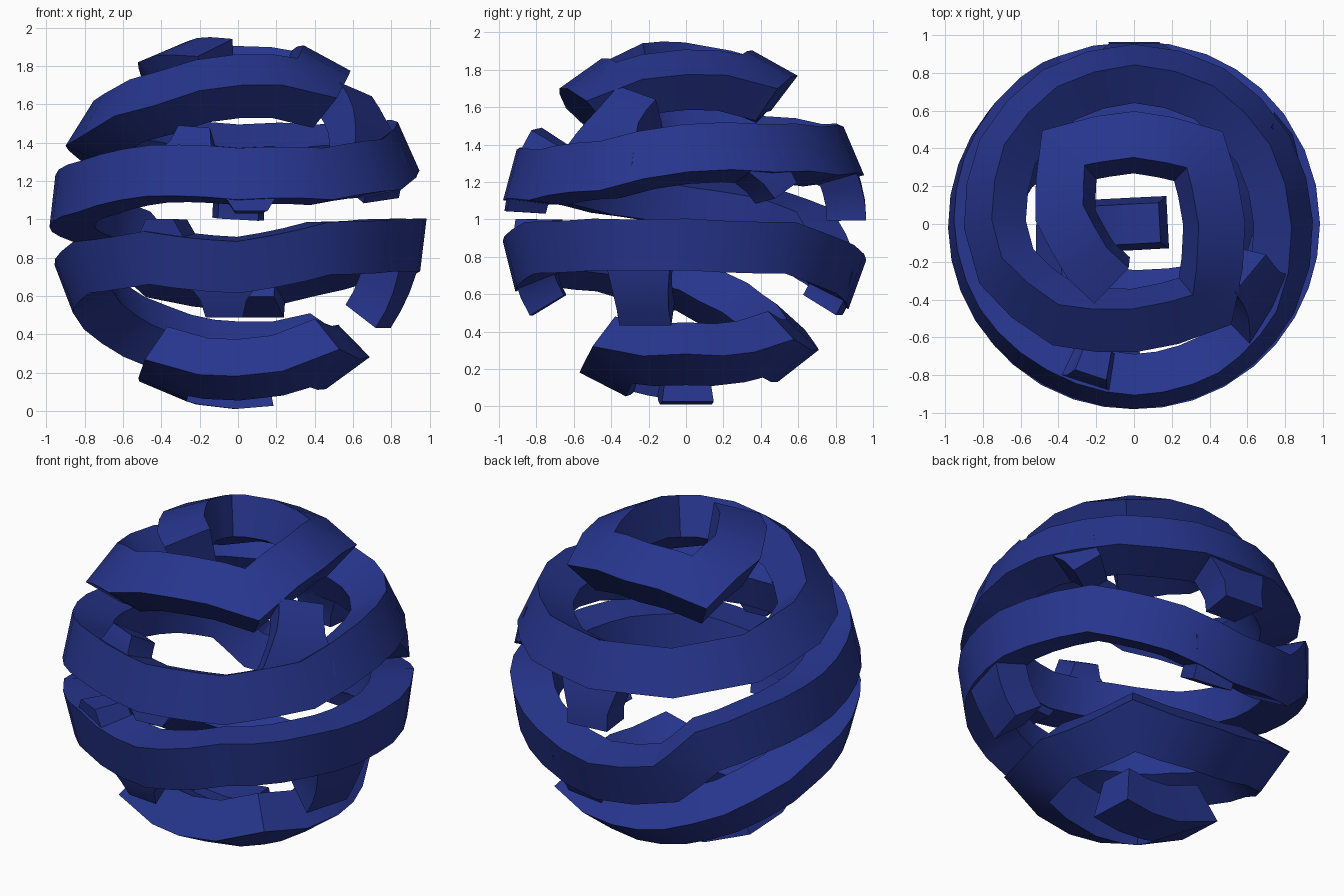
import bpy, bmesh, math
from mathutils import Vector

if "Cube" in bpy.data.objects:
    bpy.data.objects.remove(bpy.data.objects["Cube"])

R, INNER, CZ = 0.985, 0.76, 0.985

mat = bpy.data.materials.new("deep_blue")
mat.diffuse_color = (0.02, 0.036, 0.27, 1)
mat.use_nodes = True
mat.node_tree.nodes["Principled BSDF"].inputs["Base Color"].default_value = mat.diffuse_color


def polar(lon, lat):
    # longitude 0 faces the front, positive towards the right
    a, b = math.radians(lon), math.radians(lat)
    return Vector((math.sin(a) * math.cos(b), -math.cos(a) * math.cos(b), math.sin(b)))


def cap(x, y, sign):
    # point on the top (1) or bottom (-1) cap from its plan position
    x, y = x / R, y / R
    return Vector((x, y, sign * math.sqrt(max(0, 1 - x * x - y * y))))


def bar(name, pts, half, step=0.2, flare=1.0, radius=R):
    # box-section bar laid along a path on the sphere, optionally flared at its root
    path = [pts[0]]
    for a, b in zip(pts, pts[1:]):
        n = max(1, round(a.angle(b) / step))
        path += [a.slerp(b, i / n) for i in range(1, n + 1)]
    bm = bmesh.new()
    rings = []
    last = len(path) - 1
    for i, d in enumerate(path):
        tin = d - path[max(i - 1, 0)]
        tout = path[min(i + 1, last)] - d
        tin = tin if tin.length > 1e-6 else tout
        tout = tout if tout.length > 1e-6 else tin
        tin, tout = tin.normalized(), tout.normalized()
        side = (tin + tout).cross(d).normalized()
        miter = min(1.4, 1 / max(0.5, math.cos(tin.angle(tout) / 2)))
        w = half * miter * (1 + (flare - 1) * max(0, 1 - 1.5 * i / last))
        l, r = [(d + side * w * s).normalized() * radius for s in (-1, 1)]
        k = INNER * R / radius + (R - radius)
        rings.append([bm.verts.new(v + Vector((0, 0, CZ)))
                      for v in (l, r, r * k, l * k)])
    for a, b in zip(rings, rings[1:]):
        for k in range(4):
            bm.faces.new((a[k], a[(k + 1) % 4], b[(k + 1) % 4], b[k]))
    bm.faces.new(rings[0])
    bm.faces.new(rings[-1][::-1])
    bmesh.ops.recalc_face_normals(bm, faces=bm.faces)
    me = bpy.data.meshes.new(name)
    bm.to_mesh(me)
    bm.free()
    me.materials.append(mat)
    ob = bpy.data.objects.new(name, me)
    bpy.context.collection.objects.link(ob)
    bpy.ops.object.select_all(action='DESELECT')
    ob.select_set(True)
    bpy.context.view_layer.objects.active = ob
    bpy.ops.object.shade_smooth_by_angle(angle=math.radians(30))


# Top: squared spiral
top = [(-.12, -.33), (-.25, -.21), (-.4, .06), (-.38, .41), (0, .48), (.38, .4),
       (.47, 0), (.42, -.46), (0, -.57), (-.42, -.54)]
# Middle: descending turns of the same spiral
turns = [(-72, 35), (-90, 32), (-120, 27), (-150, 24), (180, 23), (150, 23), (120, 24),
         (90, 24), (60, 18), (30, 15), (0, 15), (-30, 16), (-60, 11), (-90, 6.5),
         (-120, 2), (-138, -3), (-152, -16), (180, -20), (155, -15), (125, -8), (90, -7),
         (60, -7), (30, -8), (0, -14), (-30, -11), (-60, -14), (-90, -21), (-115, -33),
         (-138, -43), (180, -52)]
# Bottom: squared spiral ending at the pole
bottom = [(.42, .5), (.58, 0), (.46, -.4), (0, -.45), (-.38, -.38), (-.4, -.02), (.18, .01)]

bar("spiral_band", [cap(x, y, 1) for x, y in top] + [polar(*p) for p in turns]
    + [cap(x, y, -1) for x, y in bottom], 0.142)

# Short stubs branching off the spiral: path, half width, root flare
stubs = [
    ("front_upper_stub", [(-17, 20), (-16, 31)], .09, 2.2),
    ("front_lower_stub", [(4, 10), (4, 3.5)], .09, 1.8),
    ("right_upper_stub", [(58, 22), (62, 36), (67, 46)], .14, 1.7),
    ("back_hanging_stub", [(179, 18), (180, 1)], .14, 1.5),
    ("right_hanging_stub", [(118, 20), (124, 10)], .09, 1.5),
    ("front_rising_stub", [(-25, -7), (-25, 1)], .08, 2.0),
    ("front_hanging_stub", [(-5, -19), (-5, -31)], .10, 2.0),
    ("right_lower_stub", [(74, -10), (74, -35)], .15, 1.3),
    ("back_lower_stub", [(172, -16), (172, -31)], .13, 1.3),
]
for name, pts, half, flare in stubs:
    bar(name, [polar(*p) for p in pts], half, 0.1, flare, R - .012)
